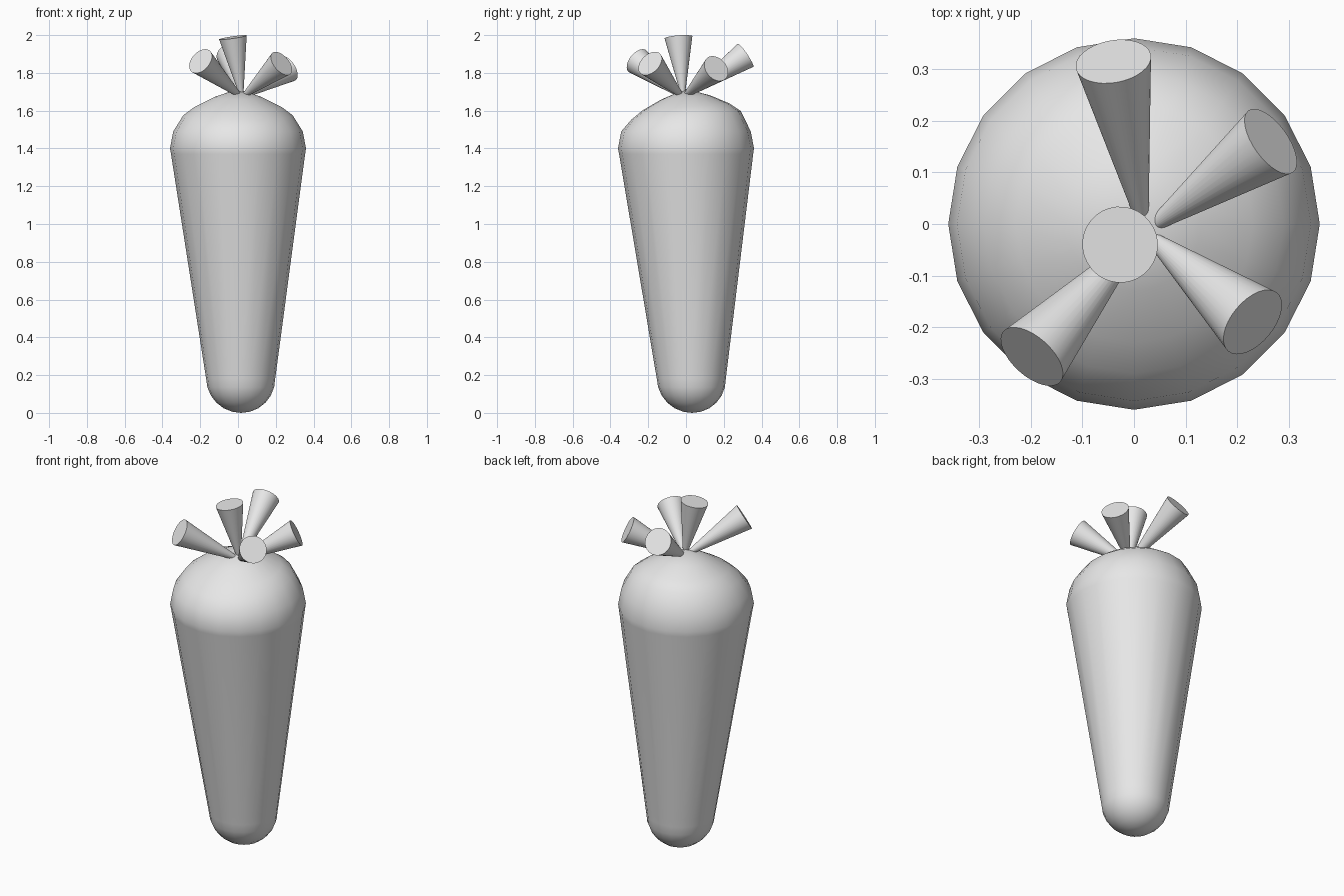
import bpy
import bmesh
from math import cos, sin, pi, radians
from mathutils import Vector

cube = bpy.data.objects.get("Cube")
if cube:
    bpy.data.objects.remove(cube)

# Single flat grey
grey = bpy.data.materials.new("light_grey")
grey.use_nodes = True
grey.diffuse_color = (0.8, 0.8, 0.8, 1)
grey.node_tree.nodes["Principled BSDF"].inputs["Base Color"].default_value = (0.8, 0.8, 0.8, 1)


def finish(name, bm):
    """Turn a bmesh into a smooth object with sharp edges kept."""
    bmesh.ops.recalc_face_normals(bm, faces=bm.faces)
    mesh = bpy.data.meshes.new(name)
    bm.to_mesh(mesh)
    bm.free()
    mesh.materials.append(grey)
    obj = bpy.data.objects.new(name, mesh)
    bpy.context.collection.objects.link(obj)
    bpy.ops.object.select_all(action='DESELECT')
    obj.select_set(True)
    bpy.context.view_layer.objects.active = obj
    bpy.ops.object.shade_smooth_by_angle(angle=radians(40))
    return obj


# Root body: rounded tip, tapering wall, domed shoulder
SIDES = 20
TIP_R, SHOULDER_Z = 0.183, 1.4
profile = [(TIP_R * sin(a), TIP_R * (1 - cos(a)))
           for a in (pi / 2 * i / 6 for i in range(1, 7))]
profile += [(0.19, 0.23), (0.355, 1.37), (0.36, SHOULDER_Z), (0.343, 1.49),
            (0.29, 1.575), (0.23, 1.62), (0.13, 1.67)]


def body_point(r, z, angle):
    # The tip leans off centre, and the shoulder is slightly higher at the back
    lean = max(0, (SHOULDER_Z - z) / (SHOULDER_Z - TIP_R))
    x, y = r * cos(angle), r * sin(angle)
    rise = 0.08 * y if z > 1.5 else 0
    return Vector((x + 0.014 * lean, y + 0.028 * lean, z + rise))


bm = bmesh.new()
rings = [[bm.verts.new(body_point(r, z, 2 * pi * i / SIDES)) for i in range(SIDES)]
         for r, z in profile]
for low, high in zip(rings, rings[1:]):
    for i in range(SIDES):
        j = (i + 1) % SIDES
        bm.faces.new((low[i], low[j], high[j], high[i]))
for ring, z in ((rings[0], 0), (rings[-1], 1.715)):
    pole = bm.verts.new(body_point(0, z, 0))
    for i in range(SIDES):
        bm.faces.new((ring[i], ring[(i + 1) % SIDES], pole))
finish("root_body", bm)

# Flaring stalks fanning out of the crown, each ending in a flat disc
CROWN = Vector((0.02, -0.015, 1.67))
stalks = {
    "centre_stalk": (-0.027, -0.04, 1.988),
    "back_stalk": (-0.04, 0.315, 1.893),
    "back_left_stalk": (0.265, 0.16, 1.823),
    "front_left_stalk": (0.23, -0.19, 1.85),
    "front_right_stalk": (-0.198, -0.257, 1.862),
}
for name, end in stalks.items():
    axis = Vector(end) - CROWN
    bm = bmesh.new()
    bmesh.ops.create_cone(bm, cap_ends=True, segments=32, radius1=0.008,
                          radius2=0.074, depth=axis.length)
    turn = axis.to_track_quat('Z', 'Y').to_matrix()
    bmesh.ops.rotate(bm, verts=bm.verts, cent=(0, 0, 0), matrix=turn)
    bmesh.ops.translate(bm, verts=bm.verts, vec=CROWN + axis / 2)
    finish(name, bm)
